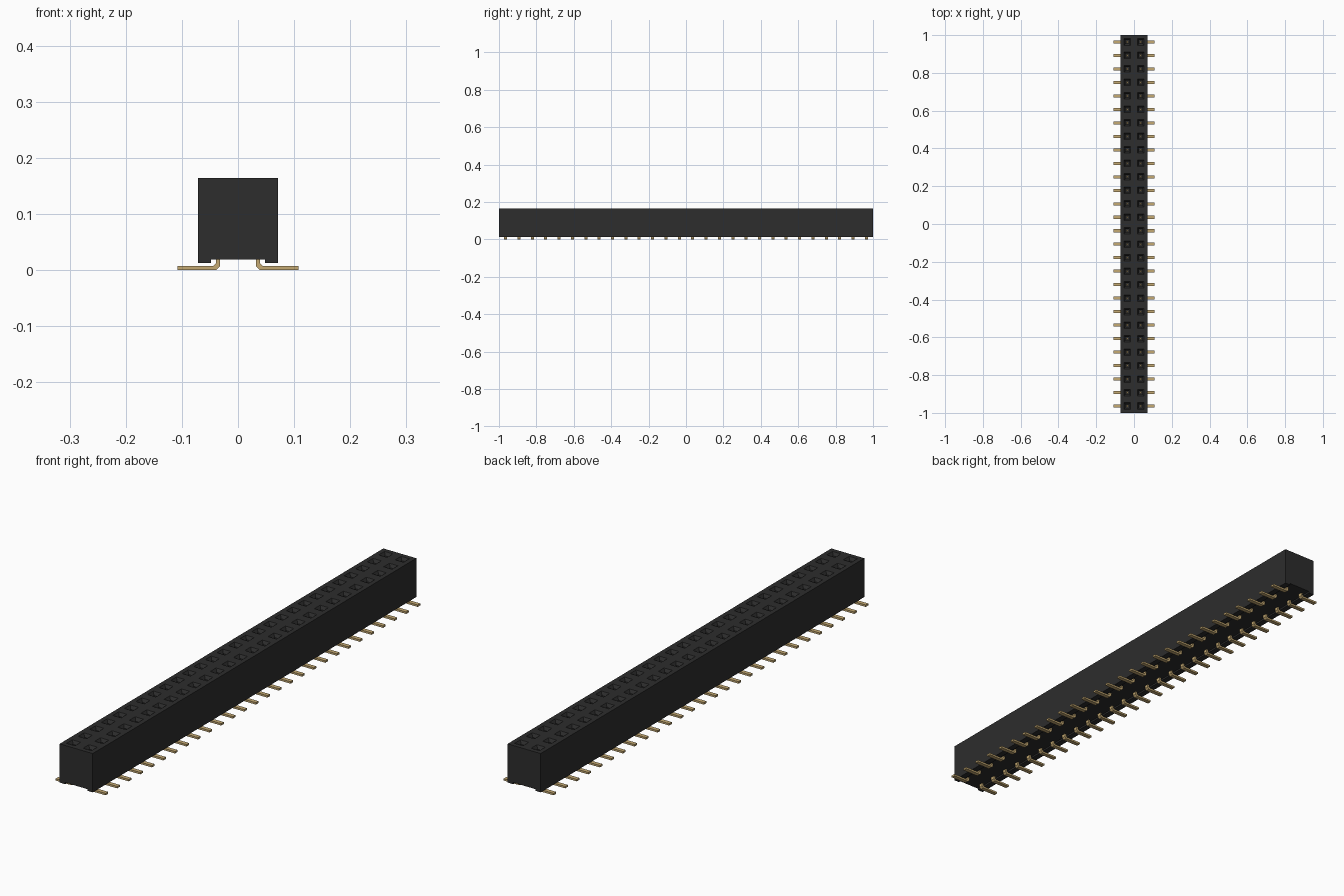
import bpy, bmesh
from mathutils import Vector

cube = bpy.data.objects.get("Cube")
if cube:
    bpy.data.objects.remove(cube, do_unlink=True)

ROWS = 28
PITCH = 2.0 / ROWS
PIN_X = PITCH / 2
TOP = 0.164


def material(name, color):
    m = bpy.data.materials.new(name)
    m.use_nodes = True
    m.diffuse_color = (*color, 1)
    m.node_tree.nodes["Principled BSDF"].inputs["Base Color"].default_value = (*color, 1)
    return m


def finish(bm, name, mat):
    bmesh.ops.remove_doubles(bm, verts=bm.verts, dist=1e-5)
    bmesh.ops.recalc_face_normals(bm, faces=bm.faces)
    mesh = bpy.data.meshes.new(name)
    bm.to_mesh(mesh)
    bm.free()
    mesh.materials.append(mat)
    ob = bpy.data.objects.new(name, mesh)
    bpy.context.collection.objects.link(ob)
    return ob


def extrude_profile(bm, points, y0, y1, skip=()):
    """Prism of an (x, z) outline along y; skip leaves out chosen side faces."""
    a = [bm.verts.new((x, y0, z)) for x, z in points]
    b = [bm.verts.new((x, y1, z)) for x, z in points]
    bm.faces.new(a)
    bm.faces.new(b[::-1])
    n = len(points)
    for i in range(n):
        if i not in skip:
            j = (i + 1) % n
            bm.faces.new((a[i], b[i], b[j], a[j]))


def socket(bm, cx, cy):
    """Top tile with a chamfered square opening and a closed shaft."""
    rings = []
    for half, z in ((PITCH / 2, TOP), (0.018, TOP), (0.0095, TOP - 0.012), (0.0095, 0.05)):
        rings.append([bm.verts.new((cx + sx * half, cy + sy * half, z))
                      for sx, sy in ((-1, -1), (1, -1), (1, 1), (-1, 1))])
    for lo, hi in zip(rings, rings[1:]):
        for i in range(4):
            j = (i + 1) % 4
            bm.faces.new((lo[i], lo[j], hi[j], hi[i]))
    bm.faces.new(rings[-1])


black = material("black plastic", (0.026, 0.026, 0.026))
gold = material("gold plating", (0.56, 0.40, 0.17))
rows = [(i - (ROWS - 1) / 2) * PITCH for i in range(ROWS)]

# Housing: long block with a shallow channel underneath and sockets on top
bm = bmesh.new()
W, C = PITCH, 0.048
outline = [(-W, 0.0125), (-C, 0.0125), (-C, 0.019), (C, 0.019),
           (C, 0.0125), (W, 0.0125), (W, TOP), (-W, TOP)]
extrude_profile(bm, outline, -1, 1, skip=(6,))
for y in rows:
    for x in (-PIN_X, PIN_X):
        socket(bm, x, y)
finish(bm, "housing", black)

# Bent surface-mount leads, both sides
T = 0.0075
lead = [(0.108, 0), (0.108, T), (0.044, T), (0.0395, 0.012),
        (0.0395, 0.022), (0.032, 0.022), (0.032, 0.007), (0.039, 0)]
bm = bmesh.new()
for y in rows:
    for s in (-1, 1):
        extrude_profile(bm, [(s * x, z) for x, z in lead], y - 0.008, y + 0.008)
finish(bm, "solder_leads", gold)

# Contacts deep inside the sockets
bm = bmesh.new()
for y in rows:
    for s in (-1, 1):
        c = s * PIN_X
        extrude_profile(bm, [(c - 0.005, 0.045), (c + 0.005, 0.045),
                             (c + 0.005, 0.09), (c - 0.005, 0.09)], y - 0.005, y + 0.005)
finish(bm, "socket_contacts", gold)
